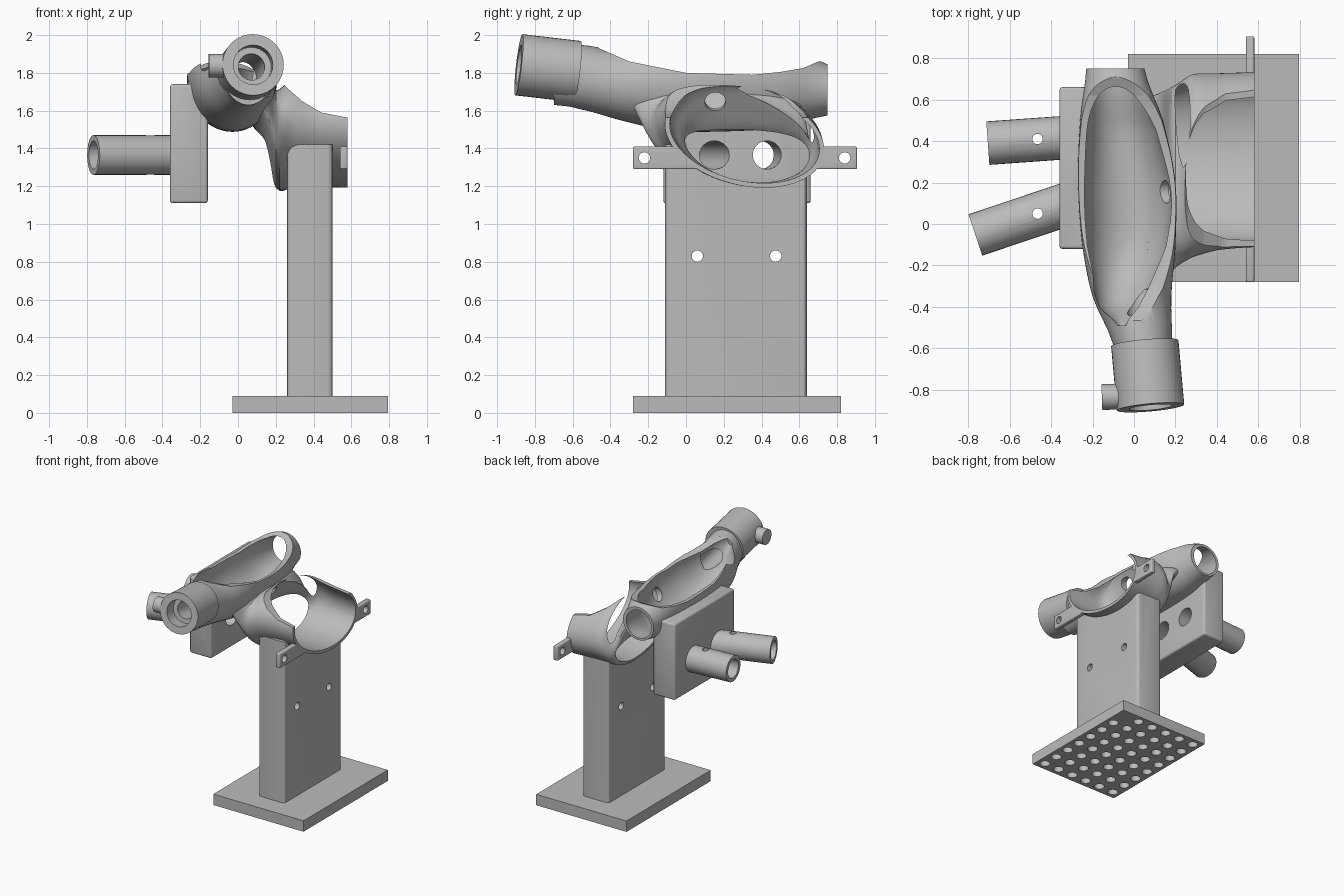
import bpy, bmesh, math
from mathutils import Vector

cube = bpy.data.objects.get("Cube")
if cube:
    bpy.data.objects.remove(cube)

GREY = bpy.data.materials.new("plain grey")
GREY.use_nodes = True
COL = (0.5, 0.5, 0.5, 1)
GREY.diffuse_color = COL
GREY.node_tree.nodes["Principled BSDF"].inputs["Base Color"].default_value = COL
cutters = []


def finish(name, bm, cutter=False):
    bmesh.ops.recalc_face_normals(bm, faces=bm.faces)
    me = bpy.data.meshes.new(name)
    bm.to_mesh(me)
    bm.free()
    me.materials.append(GREY)
    ob = bpy.data.objects.new(name, me)
    bpy.context.collection.objects.link(ob)
    if cutter:
        ob.hide_render = True
        cutters.append(ob)
    return ob


def box(name, lo, hi, bevel=0, vertical_only=False):
    bm = bmesh.new()
    bmesh.ops.create_cube(bm, size=1)
    for v in bm.verts:
        v.co = [a + (b - a) * (c + 0.5) for a, b, c in zip(lo, hi, v.co)]
    if bevel:
        edges = [e for e in bm.edges if not vertical_only
                 or abs(e.verts[0].co.z - e.verts[1].co.z) > 0.1]
        bmesh.ops.bevel(bm, geom=edges, offset=bevel, segments=3, profile=0.5, affect='EDGES')
    return finish(name, bm)


def rods(name, spans, r, cutter=False, sides=32):
    """Cylinders between pairs of points, all in one mesh."""
    bm = bmesh.new()
    for a, b in spans:
        a, b = Vector(a), Vector(b)
        made = bmesh.ops.create_cone(bm, cap_ends=True, segments=sides, radius1=r,
                                     radius2=r, depth=(b - a).length)["verts"]
        turn = (b - a).to_track_quat('Z', 'Y')
        for v in made:
            v.co = turn @ v.co + (a + b) / 2
    return finish(name, bm, cutter)


def loft(name, axis, rows, cutter=False, sides=56, steps=4):
    """Smooth skin through ellipses: place, two centres, two radii, tilt."""
    smooth = []
    for i in range(len(rows) - 1):
        p0, p1, p2 = rows[max(i - 1, 0)], rows[i], rows[i + 1]
        p3 = rows[min(i + 2, len(rows) - 1)]
        for s in range(steps):
            t = s / steps
            row = []
            for a, b, c, d in zip(p0, p1, p2, p3):
                row.append(b + t * ((c - a) + t * ((2 * a - 5 * b + 4 * c - d)
                           + t * (3 * (b - c) + d - a))) / 2)
            row[0] = p1[0] + (p2[0] - p1[0]) * t
            smooth.append(row)
    smooth.append(rows[-1])
    bm = bmesh.new()
    rings = []
    for place, cu, cw, ru, rw, tilt in smooth:
        ring = []
        ct, st = math.cos(math.radians(tilt)), math.sin(math.radians(tilt))
        for k in range(sides):
            ang = math.tau * k / sides
            u, w = ru * math.cos(ang), rw * math.sin(ang)
            u, w = cu + u * ct + w * st, cw - u * st + w * ct
            ring.append(bm.verts.new((place, u, w) if axis == 'X' else (u, place, w)))
        rings.append(ring)
    for a, b in zip(rings, rings[1:]):
        for k in range(sides):
            n = (k + 1) % sides
            bm.faces.new((a[k], a[n], b[n], b[k]))
    bm.faces.new(rings[0])
    bm.faces.new(rings[-1])
    return finish(name, bm, cutter)


def prism(name, axis, outline, lo, hi):
    """Cutter with a flat outline pulled along x or y."""
    bm = bmesh.new()
    face = bm.faces.new([bm.verts.new((lo, u, w) if axis == 'X' else (u, lo, w))
                         for u, w in outline])
    pulled = bmesh.ops.extrude_face_region(bm, geom=[face])["geom"]
    move = (hi - lo, 0, 0) if axis == 'X' else (0, hi - lo, 0)
    bmesh.ops.translate(bm, vec=move, verts=[g for g in pulled if isinstance(g, bmesh.types.BMVert)])
    return finish(name, bm, True)


def cut(ob, *tools):
    bpy.context.view_layer.objects.active = ob
    for tool in tools:
        mod = ob.modifiers.new("cut", 'BOOLEAN')
        mod.operation, mod.solver, mod.object = 'DIFFERENCE', 'EXACT', tool
        bpy.ops.object.modifier_apply(modifier=mod.name)


# Long trough and its hollow
trough = loft("trough_shell", 'Y', [
    (-0.70, 0.055, 1.795, 0.13, 0.165, 0), (-0.57, 0.04, 1.78, 0.145, 0.17, 0),
    (-0.35, -0.01, 1.74, 0.19, 0.19, 0), (-0.10, -0.025, 1.75, 0.225, 0.255, 0),
    (0.20, -0.035, 1.76, 0.235, 0.27, 0), (0.50, -0.06, 1.745, 0.2, 0.235, 0),
    (0.75, -0.09, 1.71, 0.14, 0.135, 0)])
trough_hollow = loft("trough_hollow", 'Y', [
    (-0.49, -0.06, 1.92, 0.02, 0.04, 0), (-0.40, -0.07, 1.85, 0.1, 0.14, 0),
    (-0.25, -0.05, 1.78, 0.155, 0.2, 0), (-0.10, -0.035, 1.77, 0.195, 0.235, 0),
    (0.15, -0.03, 1.77, 0.21, 0.24, 0), (0.45, -0.06, 1.76, 0.17, 0.22, 0),
    (0.62, -0.085, 1.72, 0.13, 0.14, 0), (0.80, -0.095, 1.705, 0.11, 0.11, 0)], True)
trough_top = prism("trough_top_cut", 'X', [
    (-0.5, 2.3), (-0.5, 1.97), (-0.46, 1.93), (-0.3, 1.86), (-0.15, 1.83), (0, 1.8),
    (0.35, 1.79), (0.5, 1.805), (0.62, 1.825), (0.7, 1.86), (0.9, 1.9), (0.9, 2.3)], -0.6, 0.6)

# Side cuff and its hollow
cuff = loft("side_cuff", 'X', [
    (0.06, 0.15, 1.65, 0.46, 0.11, 4), (0.13, 0.17, 1.60, 0.47, 0.16, 9),
    (0.20, 0.23, 1.45, 0.45, 0.24, 14), (0.28, 0.28, 1.475, 0.45, 0.275, 14),
    (0.40, 0.3, 1.47, 0.435, 0.265, 14), (0.58, 0.31, 1.46, 0.43, 0.255, 14)])
cuff_hollow = loft("cuff_hollow", 'X', [
    (0.04, 0.32, 1.36, 0.33, 0.11, 0), (0.10, 0.32, 1.375, 0.33, 0.13, 5),
    (0.17, 0.32, 1.415, 0.335, 0.19, 12), (0.26, 0.31, 1.48, 0.39, 0.25, 14),
    (0.40, 0.31, 1.47, 0.4, 0.24, 14), (0.62, 0.31, 1.46, 0.405, 0.23, 14)], True)
cuff_top = prism("cuff_top_cut", 'Y', [
    (0.15, 2.3), (0.15, 1.84), (0.2, 1.79), (0.26, 1.72), (0.34, 1.65), (0.44, 1.59),
    (0.65, 1.55), (0.65, 2.3)], -0.8, 1)
link_hole = rods("link_hole", [((0.05, 0.155, 1.69), (0.3, 0.155, 1.62))], 0.055, True)

# Stepped front socket with a clamp boss
FRONT, BACK = Vector((0.08, -0.885, 1.843)), Vector((0.052, -0.575, 1.807))
run = (BACK - FRONT).normalized()
socket = rods("front_socket", [(FRONT, BACK)], 0.163, sides=40)
boss = rods("clamp_boss", [((0, -0.83, 1.838), (-0.155, -0.835, 1.838))], 0.062)
bore = rods("socket_bore", [(FRONT - run * 0.05, FRONT + run * 0.58)], 0.07, True)
recess = rods("socket_recess", [(FRONT - run * 0.05, FRONT + run * 0.1)], 0.105, True)
boss_bore = rods("boss_bore", [((0.04, -0.83, 1.838), (-0.2, -0.837, 1.838))], 0.03, True)
cut(socket, bore, recess, boss_bore)
cut(boss, bore, recess, boss_bore)

cut(trough, trough_top, trough_hollow, bore, cuff_hollow, link_hole)
cut(cuff, cuff_top, trough_hollow, cuff_hollow, link_hole)

# Side block with two angled tubes
Z = 1.365
axes = [(Vector((-0.705, 0.39, Z)), Vector((-0.2, 0.426, Z))),
        (Vector((-0.765, -0.053, Z)), Vector((-0.2, 0.137, Z)))]
block = box("side_block", (-0.36, -0.12, 1.11), (-0.16, 0.66, 1.74), 0.015)
tube_bores = rods("tube_bores", [(a - (b - a) * 0.2, b + (b - a) * 0.25) for a, b in axes], 0.075, True)
pin_holes = rods("pin_holes", [((-0.465, y, 1.1), (-0.465, y, 1.6)) for y in (0.41, 0.05)], 0.025, True)
cut(block, trough_hollow, tube_bores)
tubes = []
for label, span in zip(("rear", "front"), axes):
    tube = rods(label + "_side_tube", [span], 0.105)
    cut(tube, tube_bores, pin_holes)
    tubes.append(tube)

# Upright post with cross holes
post = box("post", (0.26, -0.11, 0.08), (0.5, 0.64, 1.42), 0.025, True)
cross = rods("cross_holes", [((0.1, y, 0.83), (0.7, y, 0.83)) for y in (0.06, 0.475)], 0.03, True)
cut(post, cuff_hollow, cross)

# Ears on the cuff rim
ear_holes = rods("ear_holes", [((0.5, y, 1.35), (0.62, y, 1.35)) for y in (-0.22, 0.84)], 0.03, True)
ears = [box("front_ear", (0.54, -0.28, 1.29), (0.58, 0.06, 1.41), 0.008),
        box("rear_ear", (0.54, 0.62, 1.29), (0.58, 0.905, 1.41), 0.008)]
for ear in ears:
    cut(ear, cuff_hollow, ear_holes)

# Foot plate with a grid of blind holes underneath
foot = box("foot_plate", (-0.03, -0.28, 0), (0.795, 0.82, 0.09))
sockets = rods("foot_holes", [((0.382 + 0.138 * (i - 2.5), 0.27 + 0.138 * (j - 3.5), -0.05),
                               (0.382 + 0.138 * (i - 2.5), 0.27 + 0.138 * (j - 3.5), 0.06))
                              for i in range(6) for j in range(8)], 0.04, True, 20)
cut(foot, sockets)

# Remove helpers and smooth the rounded parts
for ob in cutters:
    bpy.data.objects.remove(ob)
for ob in [trough, cuff, socket, boss, block, post, foot] + tubes + ears:
    bpy.ops.object.select_all(action='DESELECT')
    ob.select_set(True)
    bpy.context.view_layer.objects.active = ob
    bpy.ops.object.shade_smooth_by_angle(angle=math.radians(30))
